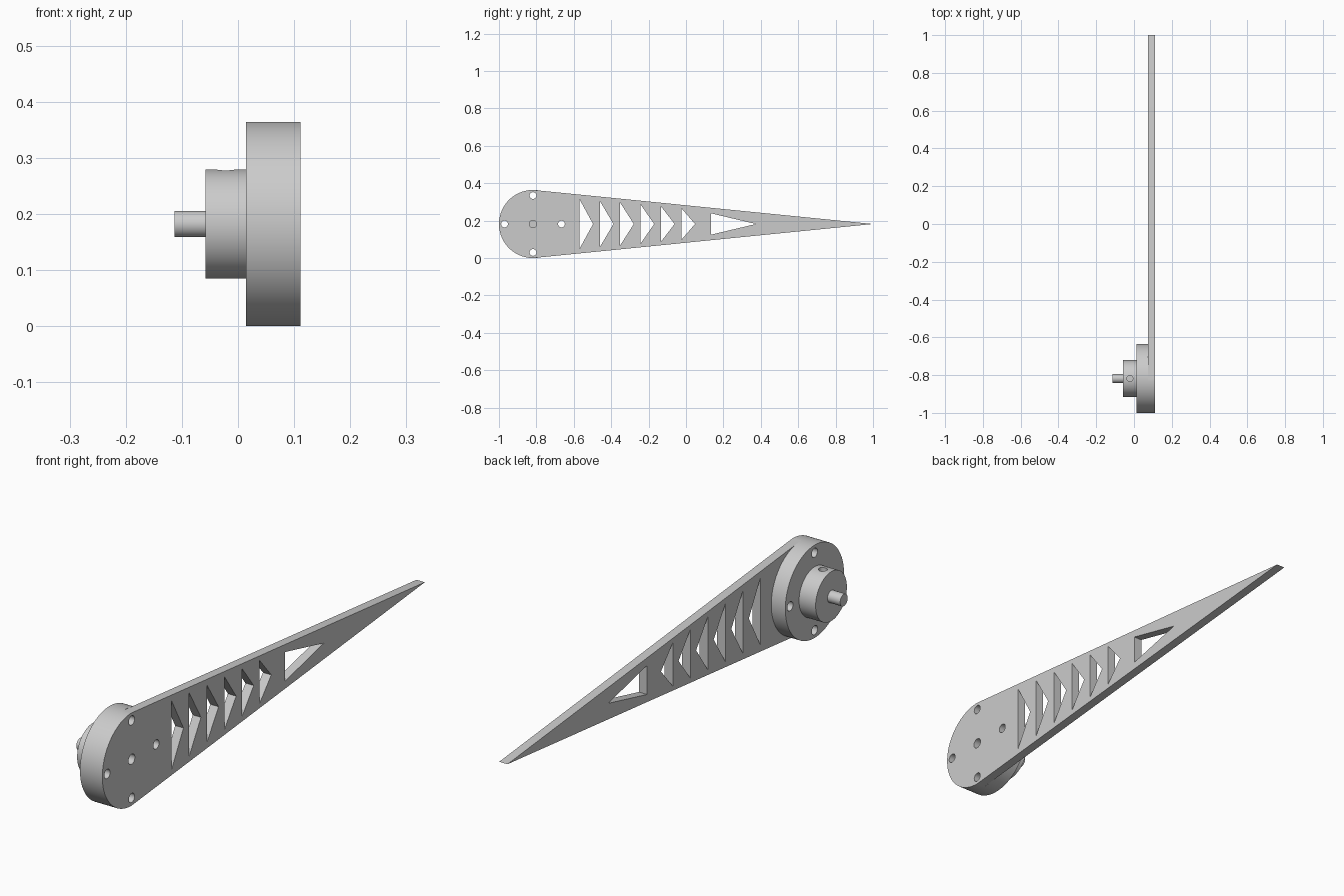
import bpy
import math
from mathutils import Matrix

cube = bpy.data.objects.get("Cube")
if cube:
    bpy.data.objects.remove(cube, do_unlink=True)

# Hub axis position, main radius and bolt layout
CY, CZ, R = -0.818, 0.182, 0.182
BOLT_OFFSET, HOLE_R = 0.152, 0.018

grey = bpy.data.materials.new("plain grey")
grey.use_nodes = True
grey.diffuse_color = (0.6, 0.6, 0.6, 1)
grey.node_tree.nodes["Principled BSDF"].inputs["Base Color"].default_value = (0.6, 0.6, 0.6, 1)

# Local x, y, z become world y, z, x
SIDEWAYS = Matrix(((0, 0, 1, 0), (1, 0, 0, 0), (0, 1, 0, 0), (0, 0, 0, 1)))


def arc(y, z, r, start=0.0, sweep=math.tau, n=64):
    closed = sweep >= math.tau
    count = n if closed else n + 1
    return [(y + r * math.cos(start + sweep * i / n),
             z + r * math.sin(start + sweep * i / n)) for i in range(count)]


def slab(name, loops, x0, x1):
    """Extrude an outline with holes along x."""
    curve = bpy.data.curves.new(name, "CURVE")
    curve.dimensions = "2D"
    curve.fill_mode = "BOTH"
    curve.extrude = (x1 - x0) / 2
    for loop in loops:
        spline = curve.splines.new("POLY")
        spline.points.add(len(loop) - 1)
        for point, (y, z) in zip(spline.points, loop):
            point.co = (y, z, 0, 1)
        spline.use_cyclic_u = True
    obj = bpy.data.objects.new(name, curve)
    bpy.context.collection.objects.link(obj)
    obj.matrix_world = Matrix.Translation(((x0 + x1) / 2, 0, 0)) @ SIDEWAYS
    select(obj)
    bpy.ops.object.convert(target="MESH")
    obj = bpy.context.object
    bpy.ops.object.mode_set(mode="EDIT")
    bpy.ops.mesh.select_all(action="SELECT")
    bpy.ops.mesh.remove_doubles(threshold=0.00005)
    bpy.ops.mesh.normals_make_consistent(inside=False)
    bpy.ops.object.mode_set(mode="OBJECT")
    finish(obj)
    return obj


def select(obj):
    bpy.ops.object.select_all(action="DESELECT")
    obj.select_set(True)
    bpy.context.view_layer.objects.active = obj


def finish(obj):
    obj.data.materials.clear()
    obj.data.materials.append(grey)
    select(obj)
    bpy.ops.object.shade_smooth_by_angle(angle=math.radians(30))


def triangle(y, half, length):
    return [(y, CZ + half), (y, CZ - half), (y + length, CZ)]


bolt_holes = [arc(CY + BOLT_OFFSET * c, CZ + BOLT_OFFSET * s, HOLE_R, n=24)
              for c, s in ((1, 0), (0, 1), (-1, 0), (0, -1))]

# Tapered arm plate: round end, sharp tip, lightening cut-outs
outline = arc(CY, CZ, R, math.pi / 2, math.pi, 48) + [(1.0, CZ)]
cutouts = [triangle(-0.57 + 0.109 * i, 0.134 - 0.0098 * i, 0.073) for i in range(6)]
cutouts.append(triangle(0.134, 0.057, 0.24))
centre_hole = arc(CY, CZ, 0.02, n=24)
slab("arm_plate", [outline, centre_hole] + bolt_holes + cutouts, 0.075, 0.111)

# Round flange behind the plate
slab("flange_disc", [arc(CY, CZ, R, n=96)] + bolt_holes, 0.014, 0.075)

# Hub with a set-screw hole in its top
hub = slab("hub", [arc(CY, CZ, 0.097)], -0.058, 0.014)
bpy.ops.mesh.primitive_cylinder_add(vertices=24, radius=0.016, depth=0.1,
                                    location=(-0.022, CY, CZ + 0.08))
cutter = bpy.context.object
cutter.hide_render = True
cut = hub.modifiers.new("set_screw_hole", "BOOLEAN")
cut.operation = "DIFFERENCE"
cut.solver = "EXACT"
cut.object = cutter
select(hub)
bpy.ops.object.modifier_apply(modifier=cut.name)
bpy.data.objects.remove(cutter, do_unlink=True)
finish(hub)

# Drive shaft
slab("shaft", [arc(CY, CZ, 0.0235, n=32)], -0.113, -0.058)
